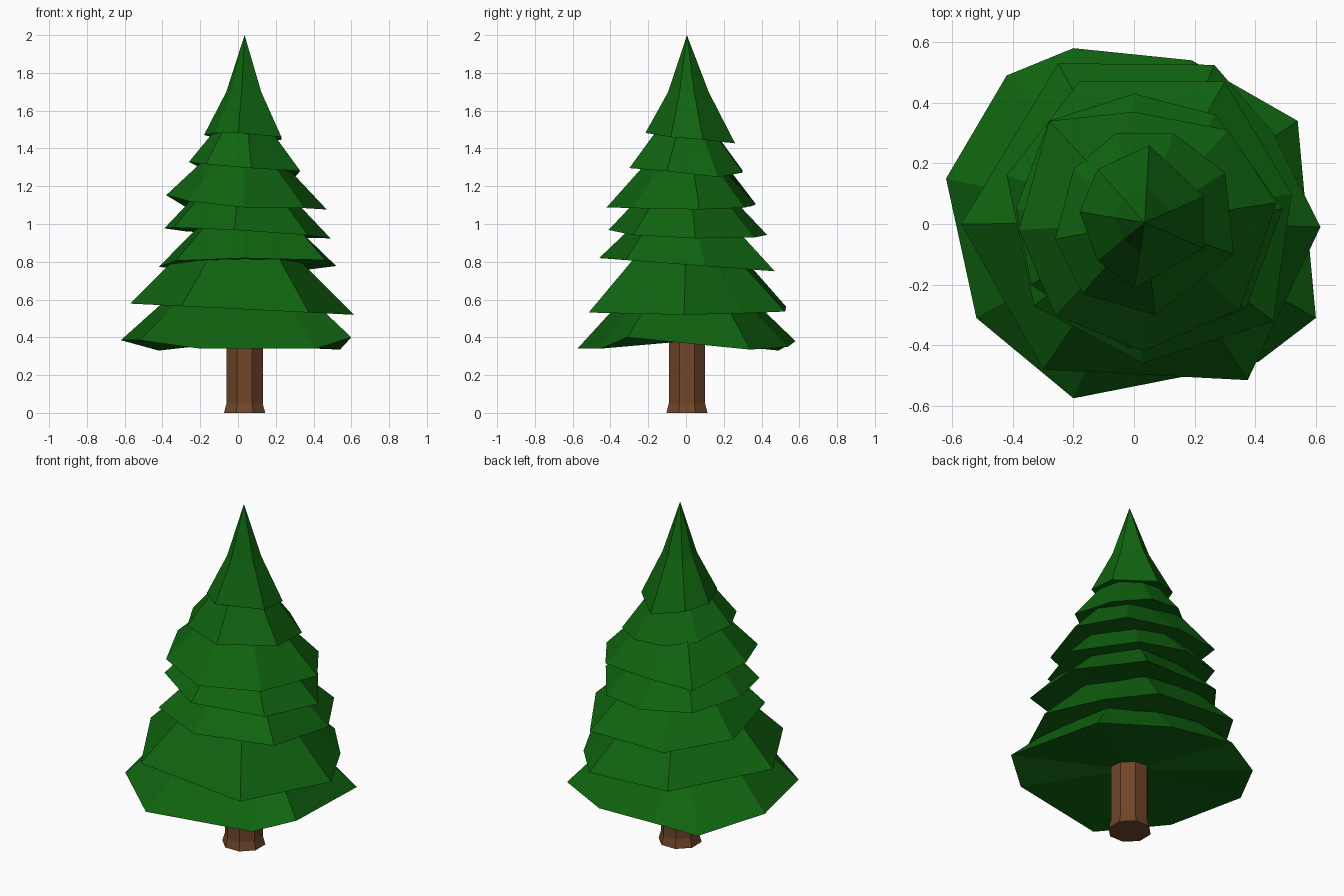
import bpy, bmesh, math

if "Cube" in bpy.data.objects:
    bpy.data.objects.remove(bpy.data.objects["Cube"])

CX, CY = 0.035, 0.005   # trunk axis


def material(name, color):
    m = bpy.data.materials.new(name)
    m.diffuse_color = color
    m.use_nodes = True
    m.node_tree.nodes["Principled BSDF"].inputs["Base Color"].default_value = m.diffuse_color
    return m


def lofted(name, rings, bottom, top, mat):
    """Join rings of equal point count, closed by a fan to a centre point at each end."""
    bm = bmesh.new()
    loops = [[bm.verts.new(p) for p in ring] for ring in rings]
    n = len(loops[0])
    for a, b in zip(loops, loops[1:]):
        for i in range(n):
            j = (i + 1) % n
            bm.faces.new((a[i], a[j], b[j], b[i]))
    for loop, tip in ((loops[0], bottom), (loops[-1], top)):
        v = bm.verts.new(tip)
        for i in range(n):
            bm.faces.new((loop[i], loop[(i + 1) % n], v))
    bmesh.ops.recalc_face_normals(bm, faces=bm.faces)
    mesh = bpy.data.meshes.new(name)
    bm.to_mesh(mesh)
    bm.free()
    mesh.materials.append(mat)
    obj = bpy.data.objects.new(name, mesh)
    bpy.context.collection.objects.link(obj)
    return obj


green = material("needles", (0.005, 0.127, 0.005, 1))
brown = material("bark", (0.16, 0.061, 0.023, 1))


# Trunk: octagonal with a flared foot
def octagon(r, z):
    return [(CX + r * math.cos(math.pi * (k + .5) / 4),
             CY + r * math.sin(math.pi * (k + .5) / 4), z) for k in range(8)]


lofted("trunk", [octagon(.118, 0), octagon(.104, .05), octagon(.104, .5)],
       (CX, CY, 0), (CX, CY, .5), brown)


# Branch tier: rim height, tilt along x and y, side slope, uneven rim outline
# (a third value on a rim point raises or lowers that corner)
def tier(name, z, tx, ty, slope, rim, is_top=False):
    k = .45 if is_top else .5            # shoulder ring shrink
    low, high = [], []
    for x, y, *dz in rim:
        r = math.hypot(x - CX, y - CY)
        rz = z + tx * x + ty * y
        hz = 1.70 if is_top else rz + slope * r * (1 - k)
        low.append((x, y, rz + sum(dz)))
        high.append((CX + (x - CX) * k, CY + (y - CY) * k, hz))
    tip_z = 2.0 if is_top else sum(p[2] for p in high) / len(high)
    lofted(name, [low, high], (CX, CY, z + .02), (CX, CY, tip_z), green)


tier("tier_1_lowest", .36, 0, 0, .95,
     [(.60, -.31, .04), (.54, .34, -.025), (.19, .54, -.01), (-.20, .58, .02), (-.42, .49, -.03),
      (-.62, .15, .025), (-.52, -.31, .025), (-.20, -.575, -.02), (.41, -.455, -.02)])
tier("tier_2", .55, -.05, 0, 1.0,
     [(.615, -.01), (.46, .30), (.265, .525), (-.25, .53), (-.57, 0), (-.30, -.48), (.375, -.515)])
tier("tier_3", .785, 0, -.075, .95,
     [(.52, .10), (.30, .47), (-.18, .47), (-.42, .16), (-.33, -.27), (.03, -.46), (.46, -.32)])
tier("tier_4", .955, -.06, -.03, 1.05,
     [(.49, .05), (.27, .36), (0, .43), (-.28, .34), (-.39, .05), (-.34, -.20), (-.02, -.41),
      (.37, -.28)])
tier("tier_5", 1.105, -.06, 0, 1.05,
     [(.47, .07), (.31, .31), (0, .37), (-.28, .34, -.03), (-.38, -.02, .025), (-.26, -.30),
      (.03, -.42, -.015), (.35, -.28)])
tier("tier_6", 1.295, -.06, -.05, 1.3,
     [(.33, -.10), (.30, .17, -.02), (.13, .30), (-.06, .30), (-.20, .18), (-.26, -.05, .015),
      (-.17, -.23), (.07, -.30, -.01)])
tier("tier_7_top", 1.465, -.05, -.08, 1.6,
     [(.23, -.08), (.23, .09), (.05, .26, -.015), (-.12, .18), (-.18, .04), (-.12, -.12),
      (0, -.215)], is_top=True)
